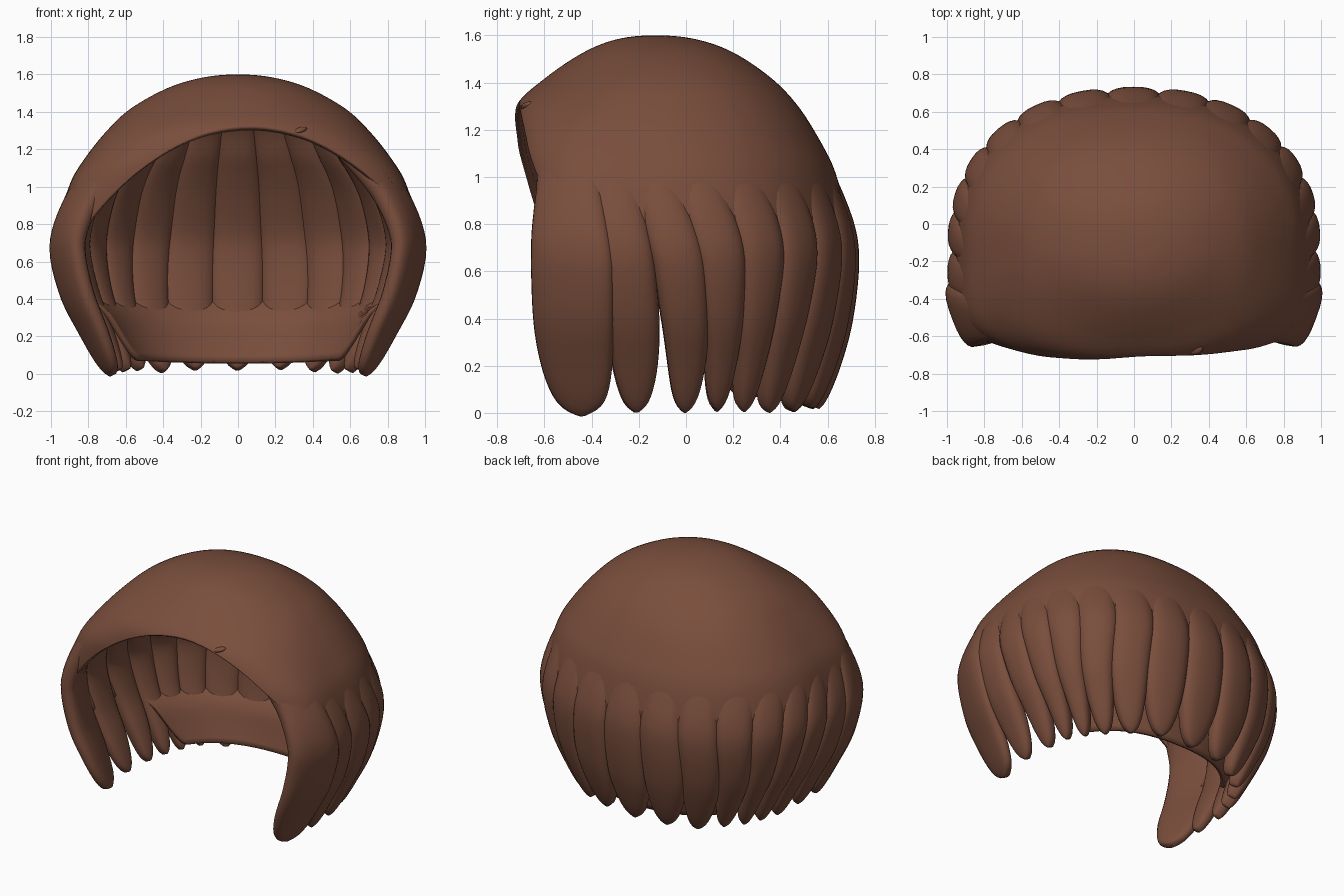
import bpy, bmesh, math, random
from mathutils import Vector

if "Cube" in bpy.data.objects:
    bpy.data.objects.remove(bpy.data.objects["Cube"])

random.seed(4)
YC = -0.13
# hair outline by height: z, half width, front y, back y
ROWS = [(1.60, 0.0, -0.13, -0.13), (1.585, 0.18, -0.285, 0.035), (1.53, 0.37, -0.43, 0.195),
        (1.42, 0.57, -0.595, 0.36), (1.30, 0.70, -0.72, 0.475), (1.15, 0.82, -0.735, 0.57),
        (1.00, 0.91, -0.71, 0.645), (0.80, 0.98, -0.69, 0.715), (0.63, 0.995, -0.675, 0.735),
        (0.40, 0.94, -0.665, 0.715), (0.20, 0.85, -0.645, 0.675), (0.0, 0.76, -0.61, 0.62),
        (-0.1, 0.71, -0.58, 0.58)]
GHOST = (1.585, -0.18, 0.025, -0.295)
LAST = len(ROWS) - 1

hair = bpy.data.materials.new("chestnut_brown")
hair.diffuse_color = (0.19, 0.075, 0.045, 1)
hair.use_nodes = True
hair.node_tree.nodes["Principled BSDF"].inputs["Base Color"].default_value = hair.diffuse_color


def smooth(lo, hi, v):
    t = min(1, max(0, (v - lo) / (hi - lo)))
    return t * t * (3 - 2 * t)


def row(u):
    """Catmull-Rom blend of the outline rows."""
    u = min(max(u, 0), LAST)
    i = min(int(u), LAST - 1)
    t = u - i
    p = [ROWS[min(i + k, LAST)] if i + k >= 0 else GHOST for k in (-1, 0, 1, 2)]
    return [0.5 * (2 * b + (c - a) * t + (2 * a - 5 * b + 4 * c - d) * t * t
                   + (3 * b - a - 3 * c + d) * t ** 3) for a, b, c, d in zip(*p)]


def surf(phi, u):
    """Outer hair surface: phi = 0 faces front, pi faces back."""
    z, a, yf, yb = row(u)
    s, c = math.sin(phi), math.cos(phi)
    n = 2 + 3.5 * smooth(1.5, 0.7, z) if c > 0 else 2.25
    r = (abs(s) ** n + abs(c) ** n) ** (-1 / n)
    return Vector((a * s * r, YC - c * r * ((YC - yf) if c > 0 else (yb - YC)), z))


def normal(phi, u):
    u = min(max(u, 0.15), LAST - 0.06)
    n = (surf(phi, u + 0.05) - surf(phi, u - 0.05)).cross(
        surf(phi + 0.03, u) - surf(phi - 0.03, u)).normalized()
    return n if n.dot(surf(phi, u) - Vector((0, -0.1, 0.6))) > 0 else -n


def u_at(z):
    """Outline parameter at a height."""
    lo, hi = 0, LAST
    for _ in range(30):
        m = (lo + hi) / 2
        lo, hi = (m, hi) if row(m)[0] > z else (lo, m)
    return lo


def finish(bm, name):
    bmesh.ops.remove_doubles(bm, verts=bm.verts, dist=0.0005)
    bmesh.ops.recalc_face_normals(bm, faces=bm.faces)
    me = bpy.data.meshes.new(name)
    bm.to_mesh(me)
    bm.free()
    me.materials.append(hair)
    for p in me.polygons:
        p.use_smooth = True
    ob = bpy.data.objects.new(name, me)
    bpy.context.collection.objects.link(ob)
    return ob


def skin(bm, rings):
    """Join equal closed rings of points with quads."""
    vs = [[bm.verts.new(p) for p in r] for r in rings]
    n = len(vs[0])
    for r0, r1 in zip(vs, vs[1:]):
        for j in range(n):
            bm.faces.new((r0[j], r0[(j + 1) % n], r1[(j + 1) % n], r1[j]))
    return vs


# cap: smooth crown with an arched face opening, ending in a sheet inside the nape
def cap_end(phi):
    ang = abs((phi + math.pi) % (2 * math.pi) - math.pi)
    corner = math.radians(46)
    if ang < corner:
        u = 1.0
        while u < 9:
            p = surf(phi, u)
            if p.z < 1.32 - 0.66 * (p.x - 0.07) ** 2:
                break
            u += 0.01
        return u
    edge = math.copysign(corner - 0.01, math.sin(phi))
    z = row(cap_end(edge))[0]
    z += (0.42 - z) * smooth(corner, corner + 0.2, ang)
    z += (0.01 - z) * smooth(1.7, 2.15, ang)
    return u_at(z)


COLS, LINES = 192, 56
ends = [cap_end(2 * math.pi * j / COLS) for j in range(COLS)]
rings = []
for i in range(LINES + 1):
    ring = []
    for j in range(COLS):
        phi = 2 * math.pi * j / COLS
        u = ends[j] * i / LINES
        p = surf(phi, u)
        back = smooth(0.75, 1.1, abs((phi + math.pi) % (2 * math.pi) - math.pi))
        inset = (0.035 * smooth(1.1, 0.7, p.z) + 0.035 * smooth(0.75, 0.45, p.z)
                 + 0.08 * back * smooth(0.42, 0.22, p.z))
        ring.append(p - normal(phi, u) * inset if i else p)
    rings.append(ring)
bm = bmesh.new()
skin(bm, rings)
cap = finish(bm, "hair_cap")
mod = cap.modifiers.new("thickness", 'SOLIDIFY')
mod.thickness = 0.03
mod.offset = -1


# locks: flattened tongues hanging from the cap, fanning at the nape
def lean(phi, u):
    q, z = phi - math.pi, row(u)[0]
    return (phi + 0.11 * math.sin(2.9 * q) * smooth(1.1, 0.1, z)
            + 0.13 * math.sin(1.4 * q) * smooth(0.6, 1.25, z))


def power(v, e):
    return math.copysign(abs(v) ** e, v)


def lock(name, phi, half, tip):
    top, bottom, steps, sides = u_at(1.44), u_at(tip), 36, 24
    thick = 0.085 - 0.018 * smooth(1.2, 1.8, abs(phi - math.pi))
    base = (surf(phi + 0.03, 8) - surf(phi - 0.03, 8)).length
    rings = []
    for i in range(steps + 1):
        s = 1 - (1 - i / steps) ** 1.4
        u = top + (bottom - top) * s
        f = lean(phi, u)
        n, p = normal(f, u), surf(f, u)
        down = surf(lean(phi, u + 0.05), u + 0.05) - surf(lean(phi, u - 0.05), u - 0.05)
        side = n.cross(down).normalized()
        spread = (surf(lean(phi + 0.03, u), u) - surf(lean(phi - 0.03, u), u)).length / base
        taper = max(0.02, 1 - s ** 9) ** 0.55
        w = half * min(spread, 1.15) * taper
        th = thick * min(1, 0.3 + s * 4) * (0.3 + 0.7 * taper) * (1 - 0.2 * s ** 4)
        mid = p - n * (thick - 0.002 + 0.012 * smooth(0.7, 1.1, p.z))
        rings.append([mid + side * w * power(math.cos(a), 0.8) + n * th * power(math.sin(a), 0.8)
                      for a in (2 * math.pi * k / sides for k in range(sides))])
    bm = bmesh.new()
    vs = skin(bm, rings)
    bm.faces.new(vs[0])
    bm.faces.new(vs[-1])
    finish(bm, name)


COUNT = 17
start = math.radians(45)
N = 1500
angles = [start + (2 * math.pi - 2 * start) * k / N for k in range(N + 1)]
dist, widths = [0.0], []
for a0, a1 in zip(angles, angles[1:]):
    # locks are wide across the back, narrow along the sides, widest beside the face
    q = abs(a0 - math.pi)
    widths.append(0.86 + 0.23 * smooth(2.2, 0.6, q) + 0.45 * smooth(1.95, 2.15, q))
    dist.append(dist[-1] + (surf(a1, 8) - surf(a0, 8)).length / widths[-1])
widths.append(widths[-1])
step = dist[-1] / COUNT
for k in range(COUNT):
    goal = (k + 0.5) * step
    idx = next(i for i, d in enumerate(dist) if d >= goal)
    tip = -0.035 if k in (0, COUNT - 1) else random.uniform(-0.025, 0.005)
    lock("hair_lock_%02d" % (k + 1), angles[idx], step * widths[idx] * 0.55, tip)

# small loose wisp on the fringe edge
bm = bmesh.new()
bmesh.ops.create_uvsphere(bm, u_segments=12, v_segments=8, radius=1)
for v in bm.verts:
    v.co = Vector((0.32 + v.co.x * 0.05, -0.66 + v.co.y * 0.04, 1.295 + v.co.z * 0.02 + v.co.x * 0.015))
finish(bm, "fringe_wisp")
